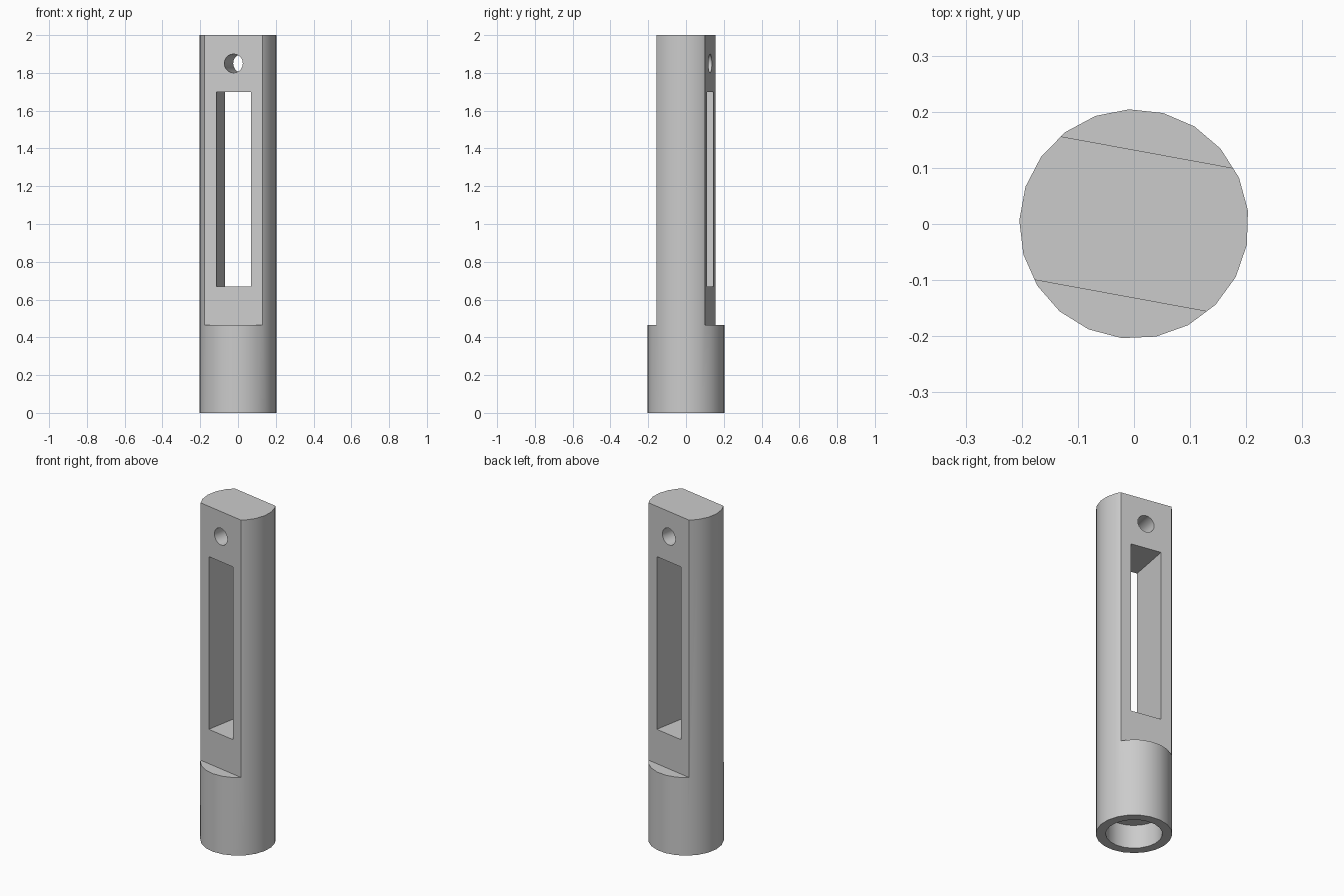
import bpy
import math
from mathutils import Matrix

if "Cube" in bpy.data.objects:
    bpy.data.objects.remove(bpy.data.objects["Cube"])

TURN = Matrix.Rotation(math.radians(-10.4), 4, "Z")  # whole part is turned slightly
FLAT, SHOULDER, HEIGHT = 0.13, 0.465, 2.0

grey = bpy.data.materials.new("plain_grey")
grey.use_nodes = True
grey.diffuse_color = (0.6, 0.6, 0.6, 1)
grey.node_tree.nodes["Principled BSDF"].inputs["Base Color"].default_value = (0.6, 0.6, 0.6, 1)


def place(name):
    """Name the new object and bake its transform, including the turn."""
    obj = bpy.context.object
    obj.name = name
    bpy.context.view_layer.update()
    obj.data.transform(TURN @ obj.matrix_world)
    obj.matrix_world = Matrix.Identity(4)
    obj.data.materials.append(grey)
    return obj


def cylinder(name, radius, depth, location, sides, tilt=0.0):
    bpy.ops.mesh.primitive_cylinder_add(vertices=sides, radius=radius, depth=depth,
                                        location=location, rotation=(tilt, 0, 0))
    return place(name)


def box(name, size, location):
    bpy.ops.mesh.primitive_cube_add(size=1, location=location)
    bpy.context.object.scale = size
    return place(name)


# Round rod, with one corner on the turned x axis
bpy.ops.mesh.primitive_cylinder_add(vertices=21, radius=0.2045, depth=HEIGHT,
                                    location=(0, 0, HEIGHT / 2),
                                    rotation=(0, 0, -math.pi / 2))
body = place("slotted_rod")

# Cutters: two flats, long slot, cross hole and blind bore in the base
cutters = [box("flat_cutter", (1, 0.4, 2), (0, side * (FLAT + 0.2), SHOULDER + 1))
           for side in (-1, 1)]
cutters.append(box("slot_cutter", (0.186, 1, 1.03), (0, 0, 1.185)))
cutters.append(cylinder("hole_cutter", 0.05, 1, (0, 0, 1.85), 20, math.pi / 2))
cutters.append(cylinder("bore_cutter", 0.152, 0.28, (0, 0, 0), 21))

for cutter in cutters:
    cutter.hide_render = True
    cut = body.modifiers.new(cutter.name, "BOOLEAN")
    cut.operation = "DIFFERENCE"
    cut.solver = "EXACT"
    cut.object = cutter

# Apply the cuts, drop the cutters, smooth the round walls
bpy.ops.object.select_all(action="DESELECT")
body.select_set(True)
bpy.context.view_layer.objects.active = body
for cut in list(body.modifiers):
    bpy.ops.object.modifier_apply(modifier=cut.name)
for cutter in cutters:
    bpy.data.objects.remove(cutter)
bpy.ops.object.shade_smooth_by_angle(angle=math.radians(30))
